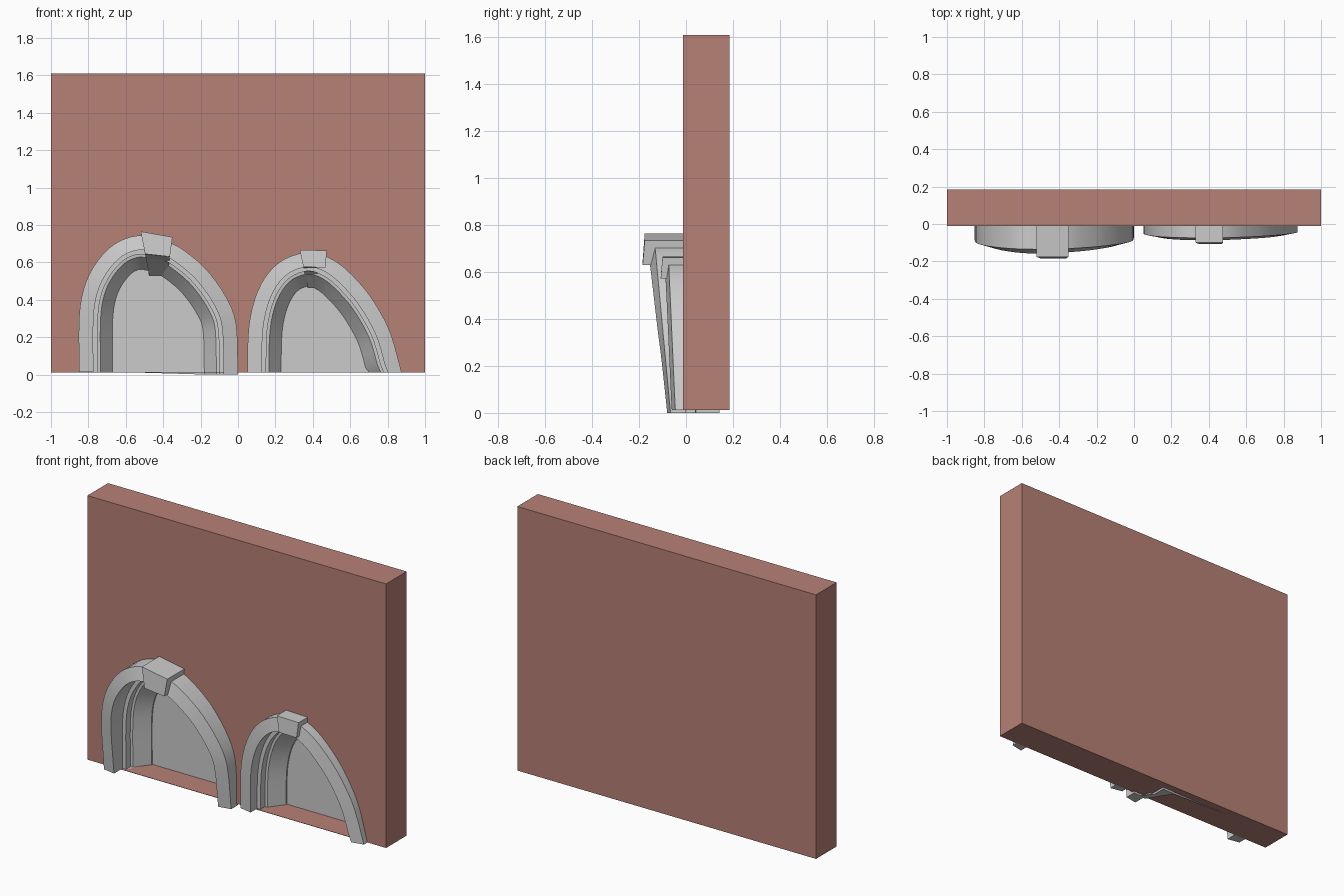
import bpy, bmesh
from mathutils import Vector

if "Cube" in bpy.data.objects:
    bpy.data.objects.remove(bpy.data.objects["Cube"])


def make_object(name, bm, smooth=True):
    bmesh.ops.recalc_face_normals(bm, faces=bm.faces)
    mesh = bpy.data.meshes.new(name)
    bm.to_mesh(mesh)
    bm.free()
    ob = bpy.data.objects.new(name, mesh)
    bpy.context.collection.objects.link(ob)
    if smooth:
        bpy.ops.object.select_all(action='DESELECT')
        ob.select_set(True)
        bpy.context.view_layer.objects.active = ob
        bpy.ops.object.shade_smooth_by_angle(angle=0.5)
    return ob


def spline(points, steps=3):
    """Catmull-Rom curve through the outline points (x, z)."""
    p = [Vector(q) for q in points]
    p = [2 * p[0] - p[1]] + p + [2 * p[-1] - p[-2]]
    out = []
    for a, b, c, d in zip(p, p[1:], p[2:], p[3:]):
        for i in range(steps):
            t = i / steps
            out.append(0.5 * (2 * b + (c - a) * t + (2 * a - 5 * b + 4 * c - d) * t * t
                              + (3 * b - a - 3 * c + d) * t ** 3))
    return out + [p[-2]]


def offset(curve, dist):
    """Move the outline inward, keeping the feet at their own height."""
    res = []
    for i, q in enumerate(curve):
        t = (curve[min(i + 1, len(curve) - 1)] - curve[max(i - 1, 0)]).normalized()
        res.append(q + Vector((t.y, -t.x)) * dist)
    res[0].y, res[-1].y = curve[0].y, curve[-1].y
    return res


def prism(name, outline, y0, y1):
    bm = bmesh.new()
    f = bm.faces.new([bm.verts.new((q.x, y0, q.y)) for q in outline])
    ext = bmesh.ops.extrude_face_region(bm, geom=[f])
    verts = [v for v in ext['geom'] if isinstance(v, bmesh.types.BMVert)]
    bmesh.ops.translate(bm, verts=verts, vec=(0, y1 - y0, 0))
    return make_object(name, bm, False)


def surround(name, curve, outer, inner):
    """Moulding swept along the arch; its front leans out with height."""
    dists = (0, 0, 0.077, 0.077, 0.115, 0.18, 0.18, 0.1, 0.1)
    rings = [offset(curve, d) for d in dists]
    bm = bmesh.new()
    loops = []
    for i in range(len(curve)):
        z = curve[i].y
        ys = (0.0, outer[0] + outer[1] * z, inner[0] + inner[1] * z,
              0.04, 0.045, 0.13, 0.142, 0.142, 0.0)
        loops.append([bm.verts.new((r[i].x, y, r[i].y)) for r, y in zip(rings, ys)])
    n = len(dists)
    for a, b in zip(loops, loops[1:]):
        for j in range(n):
            k = (j + 1) % n
            bm.faces.new((a[j], a[k], b[k], b[j]))
    bm.faces.new(loops[0])
    bm.faces.new(loops[-1])
    make_object(name, bm)


def panel(name, curve):
    """Blind panel at the back of the niche with a shallow sunk field."""
    bm = bmesh.new()
    edge = offset(curve, 0.178)
    f = bm.faces.new([bm.verts.new((q.x, 0.13, q.y)) for q in reversed(edge)])
    bmesh.ops.inset_region(bm, faces=[f], thickness=0.016, depth=0)
    bmesh.ops.inset_region(bm, faces=[f], thickness=0.003, depth=-0.008)
    mesh = bpy.data.meshes.new(name)
    bm.to_mesh(mesh)
    bm.free()
    bpy.context.collection.objects.link(bpy.data.objects.new(name, mesh))


def keystone(name, profile, left, right, drop):
    """Wedge: (y, z) side profile, tapering in x from top to bottom."""
    top, bottom = max(z for _, z in profile), min(z for _, z in profile)
    bm = bmesh.new()
    sides = []
    for (xt, xb), dz in ((left, 0), (right, drop)):
        row = []
        for y, z in profile:
            t = (z - bottom) / (top - bottom)
            row.append(bm.verts.new((xb + (xt - xb) * t, y, z - dz * t)))
        sides.append(row)
    a, b = sides
    for j in range(len(a)):
        k = (j + 1) % len(a)
        bm.faces.new((a[j], a[k], b[k], b[j]))
    bm.faces.new(a)
    bm.faces.new(b)
    make_object(name, bm, False)


# Arch outlines
left_arch = spline([(-0.85, 0.015), (-0.85, 0.30), (-0.825, 0.46), (-0.77, 0.58), (-0.69, 0.675),
                    (-0.60, 0.728), (-0.50, 0.742), (-0.36, 0.705), (-0.25, 0.635), (-0.15, 0.54),
                    (-0.055, 0.40), (-0.008, 0.26), (0.0, 0.0)])
right_arch = spline([(0.05, 0.012), (0.056, 0.24), (0.088, 0.40), (0.145, 0.52), (0.225, 0.603),
                     (0.32, 0.645), (0.40, 0.652), (0.48, 0.628), (0.57, 0.57), (0.68, 0.455),
                     (0.76, 0.335), (0.82, 0.21), (0.875, 0.012)])

# Wall with niches
red = bpy.data.materials.new("brick_red")
red.diffuse_color = (0.47, 0.22, 0.18, 1)
red.use_nodes = True
red.node_tree.nodes["Principled BSDF"].inputs["Base Color"].default_value = red.diffuse_color
wall = prism("wall", [Vector(q) for q in ((-1, 0.012), (-1, 1.61), (1, 1.61), (1, 0.012))], -0.012, 0.185)
wall.data.materials.append(red)
for i, arch in enumerate((left_arch, right_arch)):
    hole = offset(arch, 0.05)
    hole[0].y = hole[-1].y = 0.014
    cutter = prism(f"niche_cutter_{i}", hole, -0.3, 0.145)
    cutter.hide_render = True
    cutter.hide_set(True)
    mod = wall.modifiers.new("niche", 'BOOLEAN')
    mod.object, mod.operation, mod.solver = cutter, 'DIFFERENCE', 'EXACT'
bpy.context.view_layer.update()
cut = bpy.data.meshes.new_from_object(wall.evaluated_get(bpy.context.evaluated_depsgraph_get()))
wall.modifiers.clear()
wall.data = cut
for ob in [o for o in bpy.data.objects if o.name.startswith("niche_cutter")]:
    bpy.data.objects.remove(ob)

# Surrounds, panels and keystones
surround("left_arch_surround", left_arch, (-0.066, -0.093), (-0.08, -0.105))
surround("right_arch_surround", right_arch, (-0.045, -0.045), (-0.06, -0.042))
panel("left_panel", left_arch)
panel("right_panel", right_arch)
keystone("left_keystone", [(0.0, 0.765), (-0.176, 0.765), (-0.185, 0.645), (-0.05, 0.64),
                           (0.0, 0.62), (0.125, 0.53), (0.135, 0.56)],
         (-0.52, -0.475), (-0.35, -0.378), 0.03)
keystone("right_keystone", [(0.0, 0.667), (-0.1, 0.667), (-0.108, 0.575), (0.0, 0.57),
                            (0.04, 0.545), (0.125, 0.465), (0.135, 0.49)],
         (0.33, 0.373), (0.475, 0.458), 0.004)
